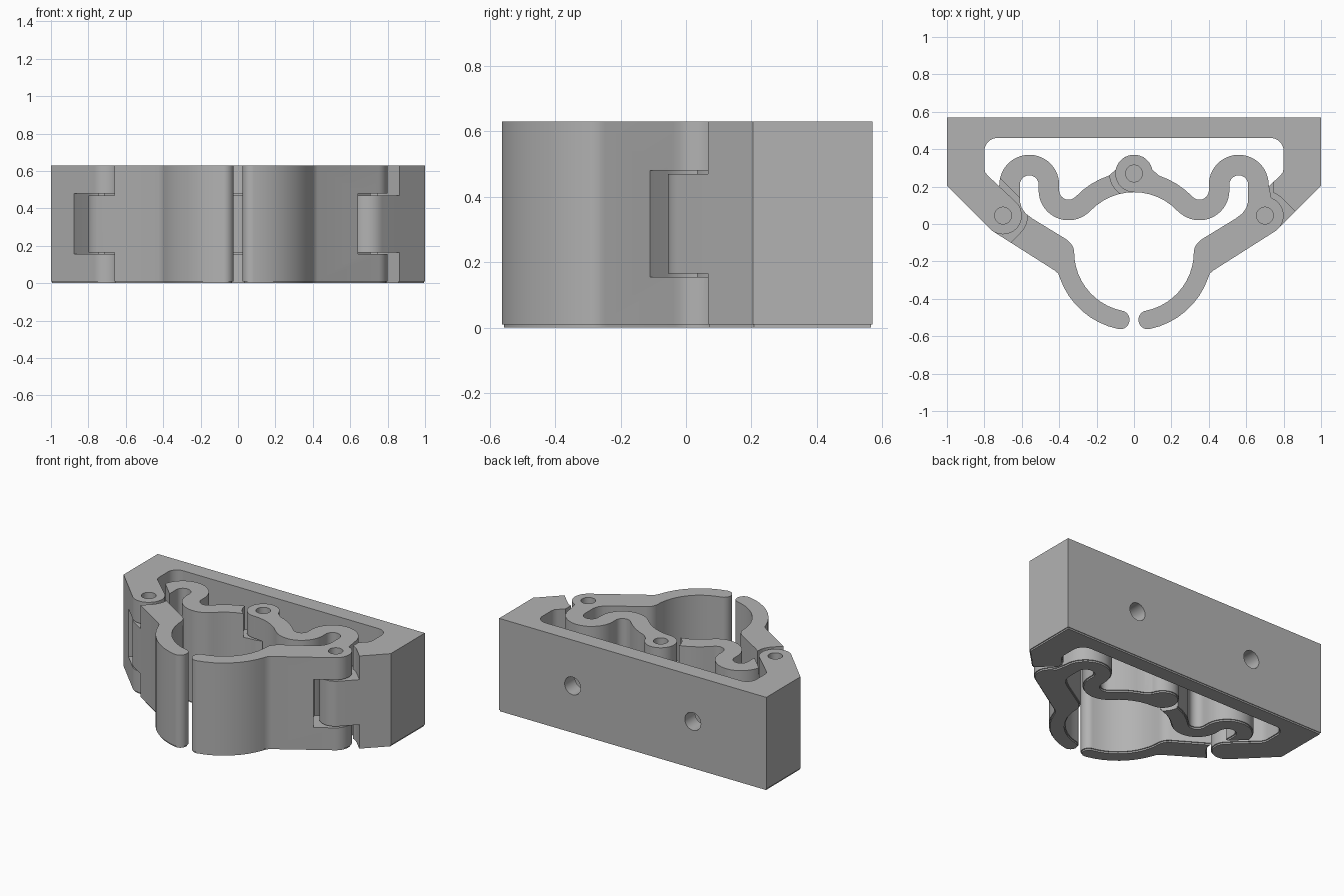
import bpy, bmesh
from math import sin, cos, radians, pi
from mathutils import Vector

if "Cube" in bpy.data.objects:
    bpy.data.objects.remove(bpy.data.objects["Cube"])

HEIGHT = 0.63
PIN = Vector((0.7, 0.045))       # side hinge axis (mirrored)
MID_PIN = Vector((0, 0.27))      # centre hinge axis
RING = (0, -0.15)                # centre of the gripped circle
OUTER = [(-0.1, 0.165), (0.47, 0.8)]   # levels above and below a middle tab
MIDDLE = [(0.155, 0.48)]               # level of a middle socket

grey = bpy.data.materials.new("light grey plastic")
grey.use_nodes = True
grey.diffuse_color = (0.45, 0.45, 0.45, 1)
grey.node_tree.nodes["Principled BSDF"].inputs["Base Color"].default_value = grey.diffuse_color


def arc(c, r, a0, a1):
    n = max(2, int(abs(a1 - a0) / 7))
    angles = [radians(a0 + (a1 - a0) * i / n) for i in range(n + 1)]
    return [Vector((c[0] + r * cos(a), c[1] + r * sin(a))) for a in angles]


def tidy(points):
    pts = [Vector(p) for p in points]
    return [p for i, p in enumerate(pts) if (p - pts[i - 1]).length > 0.002]


def mirror(points):
    return [Vector((-p[0], p[1])) for p in reversed(points)]


def shrink(points, d):
    """Move a counter-clockwise outline inwards."""
    out = []
    for i, p in enumerate(points):
        a = (p - points[i - 1]).normalized()
        b = (points[(i + 1) % len(points)] - p).normalized()
        n = Vector((-a.y - b.y, a.x + b.x)).normalized()
        out.append(p + n * d)
    return out


def prism(name, loops):
    """Solid through a stack of (outline, height) loops."""
    bm = bmesh.new()
    rings = [[bm.verts.new((p[0], p[1], z)) for p in pts] for pts, z in loops]
    n = len(rings[0])
    for low, high in zip(rings, rings[1:]):
        for i in range(n):
            j = (i + 1) % n
            bm.faces.new((low[i], low[j], high[j], high[i]))
    bm.faces.new(list(reversed(rings[0])))
    bm.faces.new(rings[-1])
    bmesh.ops.recalc_face_normals(bm, faces=bm.faces)
    mesh = bpy.data.meshes.new(name)
    bm.to_mesh(mesh)
    bm.free()
    mesh.materials.append(grey)
    obj = bpy.data.objects.new(name, mesh)
    bpy.context.collection.objects.link(obj)
    return obj


def part(name, outline):
    """Full-height body with a small step at the foot."""
    pts = tidy(outline)
    foot = shrink(pts, 0.007)
    return prism(name, [(foot, 0), (foot, 0.01), (pts, 0.01), (pts, HEIGHT)])


def slot(c, r, levels, direction=(1, 0), length=0.0):
    """Rounded slot cutters running from c along a direction."""
    d = Vector(direction).normalized()
    a = math_angle(d)
    pts = tidy(arc(c, r, a + 90, a + 270) + arc(Vector(c) + d * length, r, a - 90, a + 90))
    return [prism("cutter", [(pts, z0), (pts, z1)]) for z0, z1 in levels]


def math_angle(d):
    return -Vector((1, 0)).angle_signed(d) * 180 / pi


def cut(obj, cutters):
    bpy.ops.object.select_all(action='DESELECT')
    bpy.context.view_layer.objects.active = obj
    obj.select_set(True)
    for c in cutters:
        mod = obj.modifiers.new("cut", 'BOOLEAN')
        mod.operation, mod.solver, mod.object = 'DIFFERENCE', 'EXACT', c
        bpy.ops.object.modifier_apply(modifier=mod.name)
        bpy.data.objects.remove(c)
    bpy.ops.object.shade_smooth_by_angle(angle=radians(30))


def pin_hole(x, y):
    return slot((x, y), 0.045, [(0.08, 0.8)])


def side_pin(s):
    return Vector((s * PIN.x, PIN.y))


# Wall frame: back bar, two side arms, hinge knuckles
half = [(1, 0.57), (0, 0.57), (0, 0.46)]
right_inner = (arc((0.73, 0.39), 0.07, 90, 0)
               + [(0.8, 0.3), (0.795, 0.275), (0.78, 0.257)]
               + arc(PIN, 0.1, 135, 315) + [(1, 0.205), (1, 0.57)])
frame = part("wall_frame", right_inner + mirror(right_inner))
cutters = []
for s, r, levels in ((1, 0.13, OUTER), (-1, 0.15, MIDDLE)):
    p = side_pin(s)
    cutters += slot(p, r, levels, (s, -1), 0.4)
    cutters += slot(p, 0.045, levels, (0, 1), 0.18)
    cutters += pin_hole(*p)
    # Screw hole through the back bar
    bpy.ops.mesh.primitive_cylinder_add(vertices=24, radius=0.06, depth=0.3,
                                        location=(s * 0.45, 0.52, 0.32),
                                        rotation=(pi / 2, 0, 0))
    cutters.append(bpy.context.object)
cut(frame, cutters)

# Jaw outline: centre knuckle, spring arm, lever, curved finger
LOW, HIGH, JOIN, TIP = (0.35, 0.18), (0.56, 0.21), 43.3, -78.5
tip = arc(RING, 0.37, TIP, TIP + 1)[0]
jaw = (arc(MID_PIN, 0.1, 12, 270)
       + arc(RING, 0.32, 90, JOIN)
       + arc(LOW, 0.16, JOIN - 180, 0)
       + arc(HIGH, 0.05, 180, 0)
       + [(0.61, 0.12), (0.6, 0.085), (0.578, 0.055), (0.54, 0.027),
          (0.36, -0.083), (0.336, -0.105), (0.323, -0.13)]
       + arc(RING, 0.32, 0, TIP)
       + arc(tip, 0.05, TIP + 180, TIP + 360)
       + arc(RING, 0.42, TIP, -19)
       + [(0.405, -0.265), (0.425, -0.248)]
       + arc(PIN, 0.1, -57, 70)
       + arc(HIGH, 0.16, 0, 180)
       + arc(LOW, 0.05, 0, JOIN - 180)
       + arc(RING, 0.43, JOIN, 72))

for name, s, outline, r, levels in (("left_jaw", 1, jaw, 0.15, MIDDLE),
                                    ("right_jaw", -1, mirror(jaw), 0.13, OUTER)):
    p = side_pin(s)
    cutters = slot(p, r, levels, (s, -1), 0.3) + slot(p, r, levels, (s, 1), 0.3)
    cutters += slot(MID_PIN, 0.13, levels)
    cutters += pin_hole(*p) + pin_hole(*MID_PIN)
    cut(part(name, outline), cutters)
